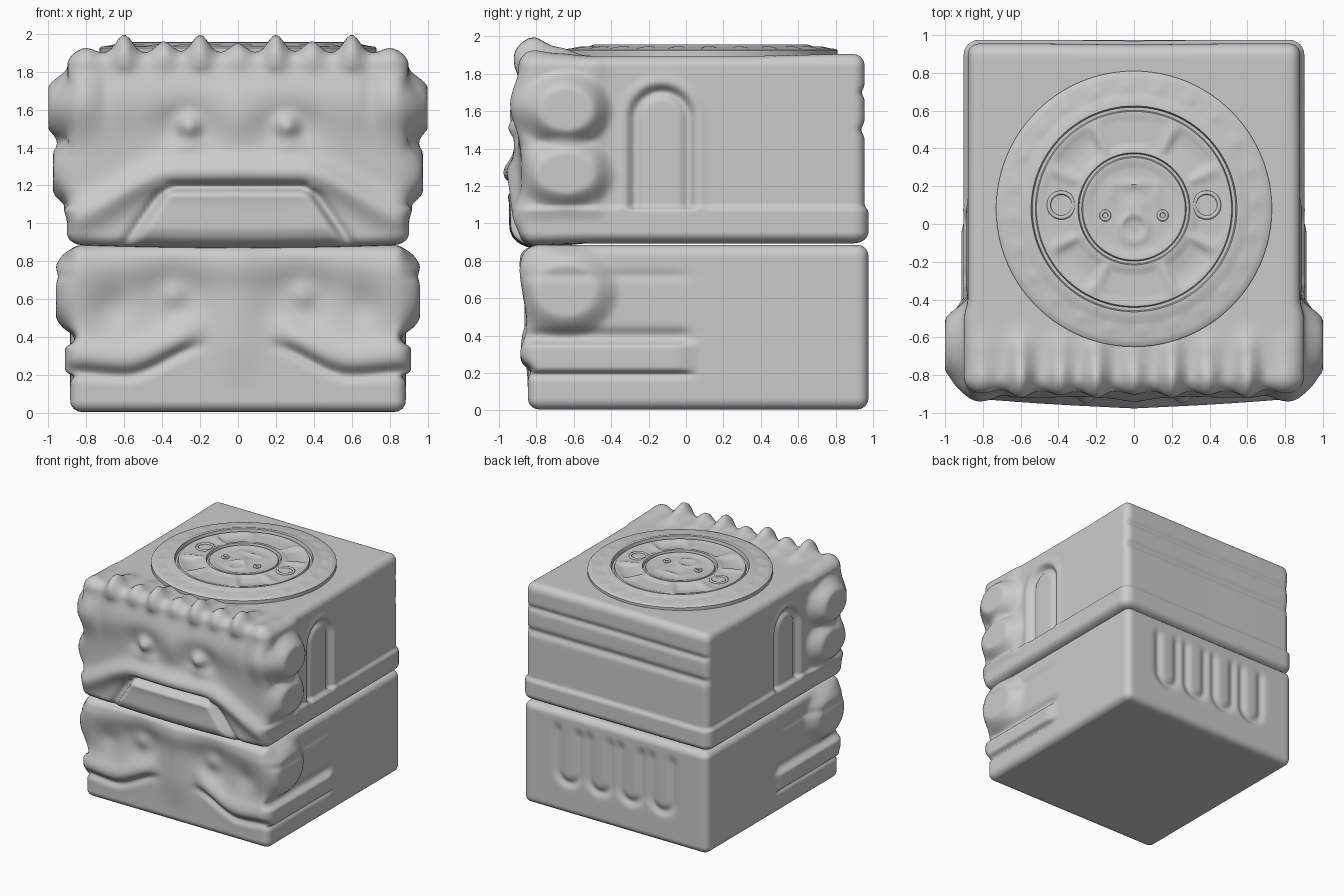
import bpy, bmesh
from math import exp, hypot, sin, cos, pi, atan2, sqrt, radians
from mathutils import Vector

if "Cube" in bpy.data.objects:
    bpy.data.objects.remove(bpy.data.objects["Cube"])


def bell(d, s):
    return exp(-(d / s) ** 2)


def step(a, b, x):
    t = max(0.0, min(1.0, (x - a) / (b - a)))
    return t * t * (3 - 2 * t)


def finish(bm, name, sharp=None):
    me = bpy.data.meshes.new(name)
    bmesh.ops.recalc_face_normals(bm, faces=bm.faces)
    bm.to_mesh(me)
    bm.free()
    me.shade_smooth()
    if sharp:
        me.set_sharp_from_angle(angle=radians(sharp))
    ob = bpy.data.objects.new(name, me)
    bpy.context.collection.objects.link(ob)
    return ob


def carved_block(name, lo, hi, r, front, side, back, top, warp=None, cuts=90):
    """Rounded box whose faces are pushed in and out by relief functions."""
    bm = bmesh.new()
    bmesh.ops.create_cube(bm, size=2)
    bmesh.ops.subdivide_edges(bm, edges=bm.edges[:], cuts=cuts, use_grid_fill=True)
    lo, hi = Vector(lo), Vector(hi)
    mid, half = (lo + hi) / 2, (hi - lo) / 2
    for v in bm.verts:
        p = Vector([v.co[i] * half[i] for i in range(3)])
        q = Vector([max(r - half[i], min(half[i] - r, p[i])) for i in range(3)])
        n = (p - q).normalized()
        p = q + n * r + mid
        a, y, z = abs(p.x), p.y, p.z
        d = Vector((0, 0, 0))
        if n.y < 0:
            d.y += n.y * front(a, z)
        if n.y > 0:
            d.y += n.y * back(p.x, z)
        d.x += n.x * side(y, z)
        if n.z > 0:
            d.z += sqrt(n.z) * top(a, y)
        v.co = p + d
        if warp:
            v.co.z += warp(a, y, z)
    return finish(bm, name)


# ---- upper block: frowning face, ears, side arches, crown
CROWN = ((0, .055), (.2, .1), (.39, .065), (.6, .1), (.8, .03))


def crown(a, s=.06):
    return sum(h * bell(a - c, s) for c, h in CROWN)


def upper_front(a, z):
    d = .035 * bell(z - 1.66, .16) + .03 * (1 - a * a) * step(1.9, 1.5, z)
    d += .5 * crown(a) * bell(z - 1.87, .06)
    # drooping lip
    zc = 1.27 - .25 * step(.32, .95, a)
    d += (.075 - .035 * a) * bell(z - zc, .085)
    # teeth panel and the groove over it
    edge = .36 + .75 * max(0, 1.19 - z)
    inside = step(edge + .03, edge - .03, a)
    d += .045 * inside * step(1.2, 1.14, z) * step(.88, 1.0, z)
    d -= .05 * inside * bell(z - 1.195, .022)
    d -= .03 * bell(a - edge - .02, .035) * step(1.2, 1.15, z)
    # eyes, lids and nose
    e = hypot((a - .28) * .8, z - 1.52)
    d += -.05 * bell(e, .11) + .085 * bell(hypot(a - .26, z - 1.51), .065)
    d += .025 * bell(hypot((a - .27) * .5, z - 1.41), .05)
    d += .02 * bell(a, .1) * bell(z - 1.52, .15)
    # ear bulges seen from the front
    d += .03 * bell(hypot(a - .85, z - 1.62), .15) - .02 * bell(a - .7, .05) * bell(z - 1.68, .15)
    return d


def lobe(y, z, zc, ry, rz):
    e = hypot((y + .64) / ry, (z - zc) / rz)
    return step(1.15, .55, e)


def upper_side(y, z):
    d = .1 * lobe(y, z, 1.61, .23, .19) + .075 * lobe(y, z, 1.27, .25, .18)
    d += .02 * step(-.4, -.5, y) * step(1.0, 1.1, z)
    # base band
    d += .022 * step(1.1, 1.07, z)
    # arched niche
    if z > 1.07:
        e = hypot(y + .13, max(0, z - 1.56))
        d += -.035 * bell(e - .145, .025) - .012 * step(.15, .12, e) + .01 * bell(e - .2, .03)
    return d


def upper_back(x, z):
    return (.02 * step(1.1, 1.06, z) - .018 * bell(z - 1.5, .03)
            - .015 * bell(z - 1.7, .025) - .005 * bell(x, .3))


def upper_top(a, y):
    return crown(a) * (bell(y + .82, .1) + .35 * bell(y + .66, .08)) + .01 * step(.3, .9, y)


def upper_warp(a, y, z):
    return -.025 * (1 - a * a) * step(1.15, .9, z) * step(-.5, -.8, y)


carved_block("upper_face_block", (-.88, -.87, .893), (.88, .955, 1.895), .06,
             upper_front, upper_side, upper_back, upper_top, upper_warp)


# ---- lower block: hollow eyes, cheek folds, side band, draped back
def lower_front(a, z):
    d = .025 * bell(z - .78, .1) + .02 * bell(a, .12) * step(.1, .4, z)
    e = hypot(a - .34, z - .62)
    d += -.05 * bell(e, .17) + .04 * bell(e, .075)
    # cheek fold with a crease under it
    zc = .36 - .16 * step(.15, .6, a) + .02 * step(.6, .9, a)
    on = step(.12, .32, a)
    d += on * (.04 * bell(z - zc - .09, .09) - .03 * bell(z - zc, .035))
    d -= .03 * bell(hypot(a - .66, z - .56), .1)
    d += .03 * bell(hypot(a - .85, z - .66), .16)
    return d


def lower_side(y, z):
    d = .075 * lobe(y, z, .64, .26, .23)
    fade = step(.08, -.05, y)
    d += fade * (.028 * step(.19, .215, z) * step(.375, .34, z) - .02 * bell(z - .195, .02)
                 - .025 * bell(z - .4, .035))
    d -= .01 * bell(z - .72, .03) * step(.1, -.1, y)
    return d


def lower_back(x, z):
    d = 0
    for c in (-.45, -.15, .15, .45):
        e = hypot(x - c, min(0, z - .38))
        d -= .022 * bell(e - .1, .035) * step(.8, .7, z)
    return d


carved_block("lower_face_block", (-.885, -.845, .005), (.885, .975, .885), .06,
             lower_front, lower_side, lower_back, lambda a, y: 0)


# ---- carved disc on top
CY = .08
PROFILE = ((.73, 1.86), (.73, 1.925), (.722, 1.932), (.69, 1.936), (.66, 1.938), (.64, 1.94),
           (.62, 1.942), (.6, 1.945), (.575, 1.955), (.545, 1.956), (.538, 1.925), (.522, 1.925),
           (.516, 1.945), (.5, 1.946), (.48, 1.94), (.46, 1.94), (.44, 1.94), (.42, 1.94), (.4, 1.94),
           (.38, 1.94), (.36, 1.94), (.34, 1.94), (.325, 1.948), (.297, 1.95), (.291, 1.925),
           (.277, 1.925), (.271, 1.943), (.25, 1.943), (.23, 1.936), (.21, 1.934), (.19, 1.934),
           (.17, 1.934), (.15, 1.934), (.13, 1.934), (.11, 1.934), (.09, 1.934), (.07, 1.934),
           (.05, 1.934), (.03, 1.934))


def disc_detail(r, t):
    x, y = abs(r * cos(t)), r * sin(t)
    d = 0
    if .6 < r < .7:                      # beaded rim
        d += .008 * max(0, sin(24 * t)) * bell(r - .645, .025)
    if .33 < r < .5:                     # four diagonal panels
        off = abs(atan2(abs(y), x) - pi / 4)
        d += .012 * bell(off - .33, .07) - .012 * step(.3, .24, off) * bell(r - .42, .06)
    if r < .25:                          # little face
        d += .012 * bell(x, .1) * bell(y - .13, .02) + .012 * bell(hypot(x, y), .05)
        d += .01 * bell(hypot(x, y + .1) - .07, .02) + .008 * bell(x - .12, .02) * bell(y - .08, .06)
    return d


bm = bmesh.new()
N = 144
rings = []
for r, z in PROFILE:
    ang = [2 * pi * i / N for i in range(N)]
    rings.append([bm.verts.new((r * cos(t), CY + r * sin(t), z + disc_detail(r, t))) for t in ang])
for p, q in zip(rings, rings[1:]):
    for i in range(N):
        j = (i + 1) % N
        bm.faces.new((p[i], p[j], q[j], q[i]))
bm.faces.new(rings[-1])
bm.faces.new(rings[0][::-1])
finish(bm, "carved_disc", 40)

# small rings set into the disc
for s in (-1, 1):
    for nm, x, y, R, w in (("disc_ring", .385, .1, .066, .011), ("disc_ear_stud", .152, .045, .022, .009)):
        bpy.ops.mesh.primitive_torus_add(location=(s * x, y, 1.94), major_radius=R, minor_radius=w,
                                         major_segments=32, minor_segments=8)
        bpy.context.object.name = nm
        bpy.ops.object.shade_smooth()
